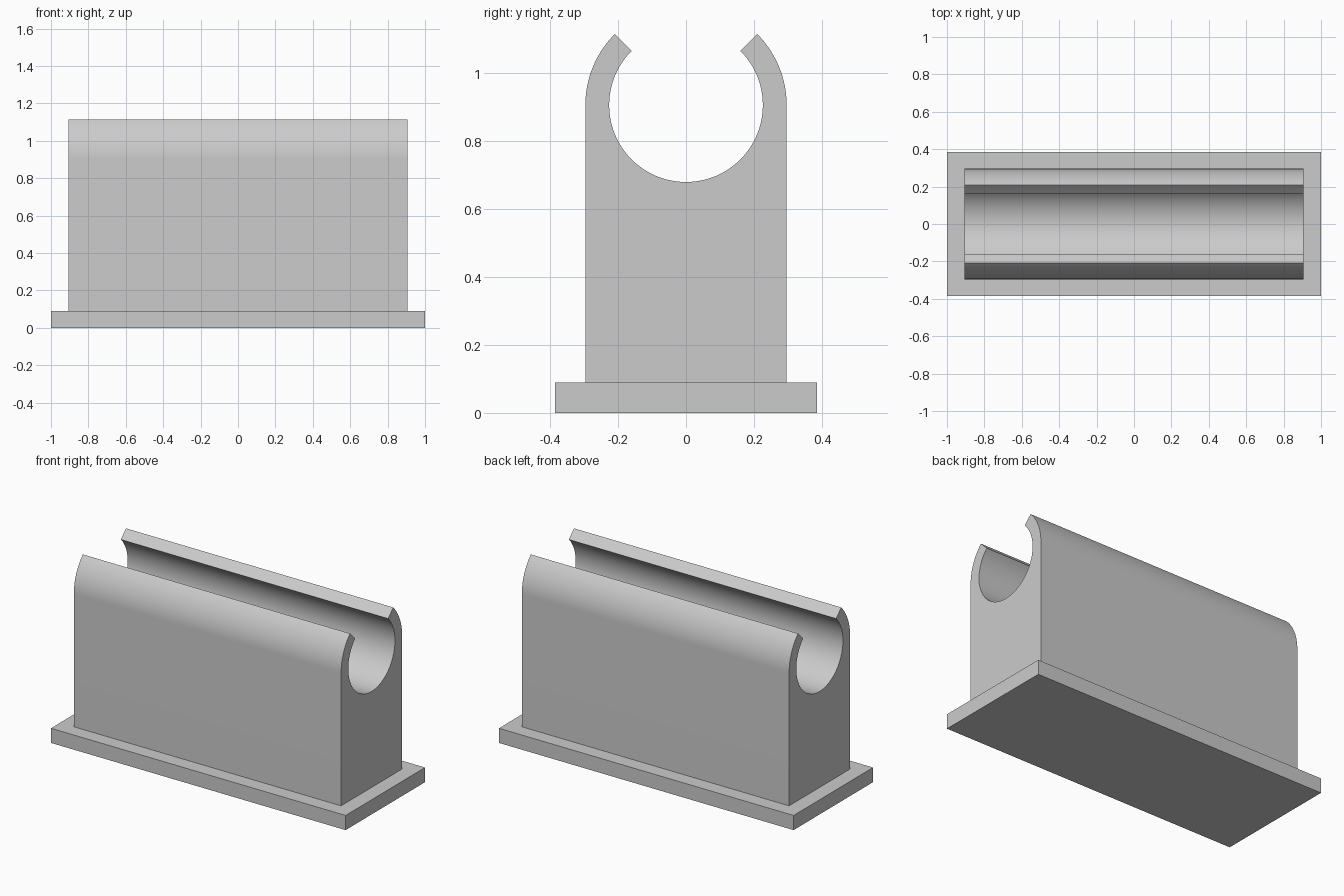
import bpy
import bmesh
from math import cos, sin, radians

cube = bpy.data.objects.get("Cube")
if cube:
    bpy.data.objects.remove(cube, do_unlink=True)

GREY = (0.6, 0.6, 0.6, 1.0)
mat = bpy.data.materials.new("light grey")
mat.use_nodes = True
mat.diffuse_color = GREY
mat.node_tree.nodes["Principled BSDF"].inputs["Base Color"].default_value = GREY

BASE_TOP = 0.09
HALF_LENGTH = 0.907
AXIS_Z = 0.905
OUTER_R, INNER_R = 0.296, 0.226


def arc(radius, start, end, steps):
    """Points (y, z) on an arc around the channel axis, in degrees."""
    angles = [radians(start + (end - start) * i / steps) for i in range(steps + 1)]
    return [(radius * cos(a), AXIS_Z + radius * sin(a)) for a in angles]


def extrude_profile(name, profile, half_length):
    """Solid made by sweeping a (y, z) outline along x."""
    bm = bmesh.new()
    face = bm.faces.new([bm.verts.new((-half_length, y, z)) for y, z in profile])
    swept = bmesh.ops.extrude_face_region(bm, geom=[face], use_keep_orig=True)
    verts = [v for v in swept["geom"] if isinstance(v, bmesh.types.BMVert)]
    bmesh.ops.translate(bm, verts=verts, vec=(2 * half_length, 0, 0))
    bmesh.ops.recalc_face_normals(bm, faces=bm.faces)
    mesh = bpy.data.meshes.new(name)
    bm.to_mesh(mesh)
    bm.free()
    mesh.materials.append(mat)
    obj = bpy.data.objects.new(name, mesh)
    bpy.context.collection.objects.link(obj)
    return obj


# Flat base plate
extrude_profile("base_plate", [(-0.385, 0), (0.385, 0), (0.385, BASE_TOP), (-0.385, BASE_TOP)], 1.0)

# Upright block with curved lips around an open round channel
outline = [(-OUTER_R, BASE_TOP), (OUTER_R, BASE_TOP)]
outline += arc(OUTER_R, 0, 45, 16)
outline += arc(INNER_R, 45, -225, 72)
outline += arc(OUTER_R, 135, 180, 16)
holder = extrude_profile("channel_holder", outline, HALF_LENGTH)

# Smooth curves, crisp edges
bpy.ops.object.select_all(action="DESELECT")
holder.select_set(True)
bpy.context.view_layer.objects.active = holder
bpy.ops.object.shade_smooth_by_angle(angle=radians(30))
